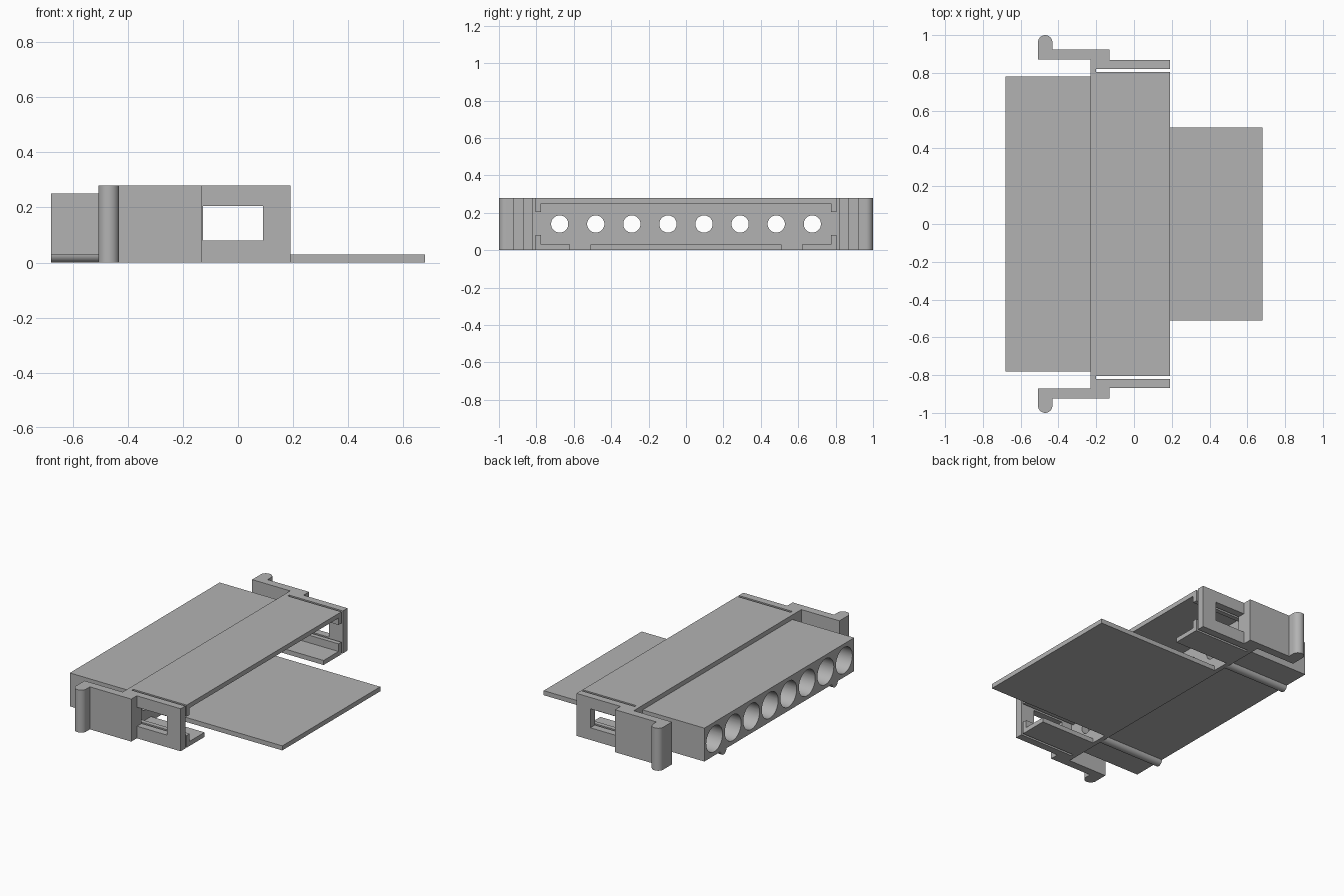
import bpy
import bmesh
import math

if "Cube" in bpy.data.objects:
    bpy.data.objects.remove(bpy.data.objects["Cube"], do_unlink=True)

grey = bpy.data.materials.new("plain grey")
grey.use_nodes = True
grey.diffuse_color = (0.45, 0.45, 0.45, 1)
grey.node_tree.nodes["Principled BSDF"].inputs["Base Color"].default_value = grey.diffuse_color


def prism(name, outline, axis, start, end):
    """Extrude an outline along x (outline in y, z) or z (outline in x, y)."""
    bm = bmesh.new()
    place = (lambda a, b: (start, a, b)) if axis == "x" else (lambda a, b: (a, b, start))
    face = bm.faces.new([bm.verts.new(place(a, b)) for a, b in outline])
    grown = bmesh.ops.extrude_face_region(bm, geom=[face])
    verts = [g for g in grown["geom"] if isinstance(g, bmesh.types.BMVert)]
    step = end - start
    bmesh.ops.translate(bm, verts=verts, vec=(step, 0, 0) if axis == "x" else (0, 0, step))
    bmesh.ops.recalc_face_normals(bm, faces=bm.faces)
    mesh = bpy.data.meshes.new(name)
    bm.to_mesh(mesh)
    bm.free()
    mesh.materials.append(grey)
    obj = bpy.data.objects.new(name, mesh)
    bpy.context.collection.objects.link(obj)
    return obj


def box(name, x, y, z):
    y0, y1 = sorted(y)
    return prism(name, [(x[0], y0), (x[1], y0), (x[1], y1), (x[0], y1)], "z", *z)


def arc(cx, cy, r, a0, a1, n):
    angles = [math.radians(a0 + (a1 - a0) * i / n) for i in range(n + 1)]
    return [(cx + r * math.cos(a), cy + r * math.sin(a)) for a in angles]


def select(obj):
    bpy.ops.object.select_all(action="DESELECT")
    obj.select_set(True)
    bpy.context.view_layer.objects.active = obj


def cut(obj, cutter):
    select(obj)
    mod = obj.modifiers.new("cut", "BOOLEAN")
    mod.operation = "DIFFERENCE"
    mod.solver = "EXACT"
    mod.object = cutter
    bpy.ops.object.modifier_apply(modifier=mod.name)
    bpy.data.objects.remove(cutter, do_unlink=True)


def smooth(obj):
    select(obj)
    bpy.ops.object.shade_smooth_by_angle(angle=math.radians(30))


# Rear block with a row of stepped bores
block = box("rear_block", (-0.68, -0.2), (-0.78, 0.78), (0.03, 0.25))
for i in range(8):
    y = (i - 3.5) * 0.193
    for r, x0, x1 in ((0.085, -0.75, -0.25), (0.046, -0.3, -0.1)):
        cut(block, prism("bore_cutter", arc(y, 0.14, r, 0, 352.5, 47), "x", x0, x1))
smooth(block)

# Raised roof and long floor tongue
box("roof", (-0.23, 0.19), (-0.805, 0.805), (0.25, 0.28))
box("floor_tongue", (-0.23, 0.68), (-0.51, 0.51), (0, 0.03))
box("floor_back_edge", (-0.23, -0.2), (-0.78, 0.78), (0, 0.03))

for s, side in ((1, "left"), (-1, "right")):
    # Floor strip and the two inner rails beside the cavity
    box(side + "_floor_strip", (-0.23, 0.19), (s * 0.62, s * 0.805), (0, 0.03))
    box(side + "_lower_rail", (-0.2, 0.19), (s * 0.775, s * 0.805), (0.03, 0.08))
    box(side + "_upper_rail", (-0.2, 0.19), (s * 0.775, s * 0.805), (0.205, 0.25))

    # Stepped latch arm with rounded hook and window
    outline = [(-0.23, 0.775), (-0.2, 0.775), (-0.2, 0.82), (0.19, 0.82), (0.19, 0.868),
               (-0.13, 0.868), (-0.13, 0.925), (-0.432, 0.925)]
    outline += arc(-0.47, 0.962, 0.038, 0, 180, 16)
    outline += [(-0.508, 0.872), (-0.23, 0.872)]
    latch = prism(side + "_latch", [(x, s * y) for x, y in outline], "z", 0, 0.28)
    cut(latch, box("window_cutter", (-0.128, 0.09), (s * 0.81, s * 0.9), (0.08, 0.205)))
    smooth(latch)

    # Rounded guide rib under the rear block
    rib = prism(side + "_guide_rib", arc(s * 0.58, 0.03, 0.03, 180, 360, 16), "x", -0.68, -0.23)
    smooth(rib)
